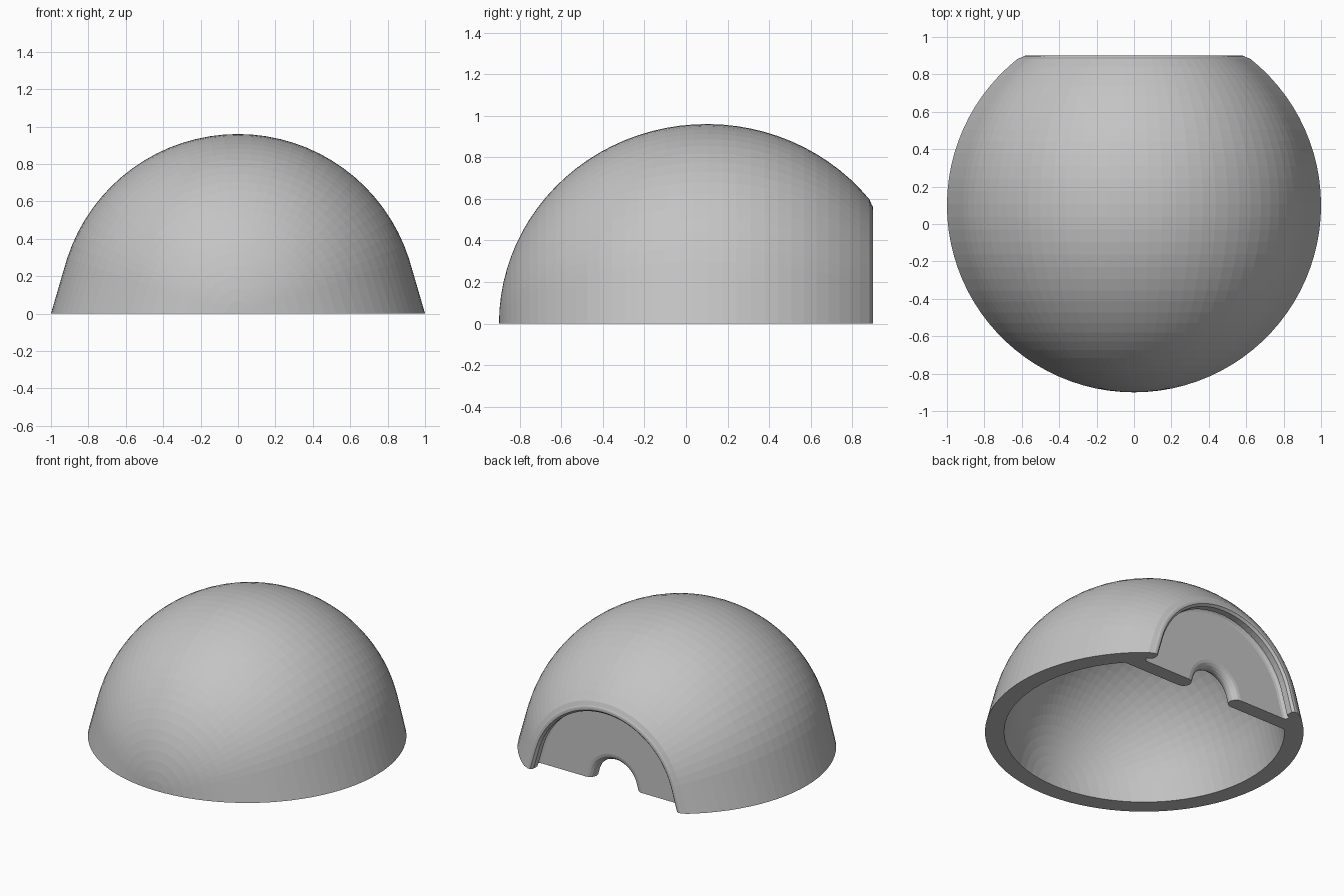
import bpy, bmesh, math

if "Cube" in bpy.data.objects:
    bpy.data.objects.remove(bpy.data.objects["Cube"])

CY = 0.1            # sphere centre along y
STEPS = 40          # segments round the half turn
TANGENT = math.acos(0.96)

mat = bpy.data.materials.new("plain grey")
mat.diffuse_color = (0.55, 0.55, 0.55, 1)
mat.use_nodes = True
mat.node_tree.nodes["Principled BSDF"].inputs["Base Color"].default_value = mat.diffuse_color


def arc(cy, cr, rad, a0, a1, n):
    """Arc in the (y, radius) plane, angles in degrees."""
    return [(cy + rad * math.cos(math.radians(a0 + (a1 - a0) * i / n)),
             cr + rad * math.sin(math.radians(a0 + (a1 - a0) * i / n)))
            for i in range(n + 1)]


def spread(t):
    """Radius factor: round crown that runs straight down to a wider base."""
    low = min(t, math.pi - t)
    return 0.96 / math.cos(TANGENT - low) if low < TANGENT else 0.96


# Cross-section of the shell: outer ball, rounded lip, recessed disc, inner ball
profile = arc(0, 0, 1.0, 180, 38.5, 36)              # outer ball
profile += arc(0.775, 0.578, 0.025, 40, 0, 3)        # lip edge
profile += [(0.80, 0.565), (0.785, 0.55), (0.74, 0.55), (0.73, 0.565)]
profile += arc(0.72, 0.555, 0.03, 90, 180, 3)        # groove beside the lip
profile += arc(0.64, 0.215, 0.05, 0, -180, 8)        # rounded hole edge
profile += arc(0, 0, 0.88, 47.9, 180, 30)            # inner ball

bm = bmesh.new()
rings = []
for i in range(STEPS + 1):
    t = math.pi * i / STEPS
    k = spread(t)
    rings.append([bm.verts.new((r * k * math.cos(t), y + CY,
                                max(0.0, r * k * math.sin(t))))
                  for y, r in profile])
for a, b in zip(rings, rings[1:]):
    for j in range(len(profile) - 1):
        bm.faces.new((a[j], a[j + 1], b[j + 1], b[j]))
# Flat cut faces on the ground plane
bm.faces.new(rings[0])
bm.faces.new(rings[-1][::-1])
bmesh.ops.remove_doubles(bm, verts=bm.verts, dist=0.0005)
bmesh.ops.triangulate(bm, faces=[f for f in bm.faces if len(f.verts) > 4])
bmesh.ops.recalc_face_normals(bm, faces=bm.faces)

mesh = bpy.data.meshes.new("half_shell")
bm.to_mesh(mesh)
bm.free()
mesh.materials.append(mat)
shell = bpy.data.objects.new("half_shell", mesh)
bpy.context.collection.objects.link(shell)
